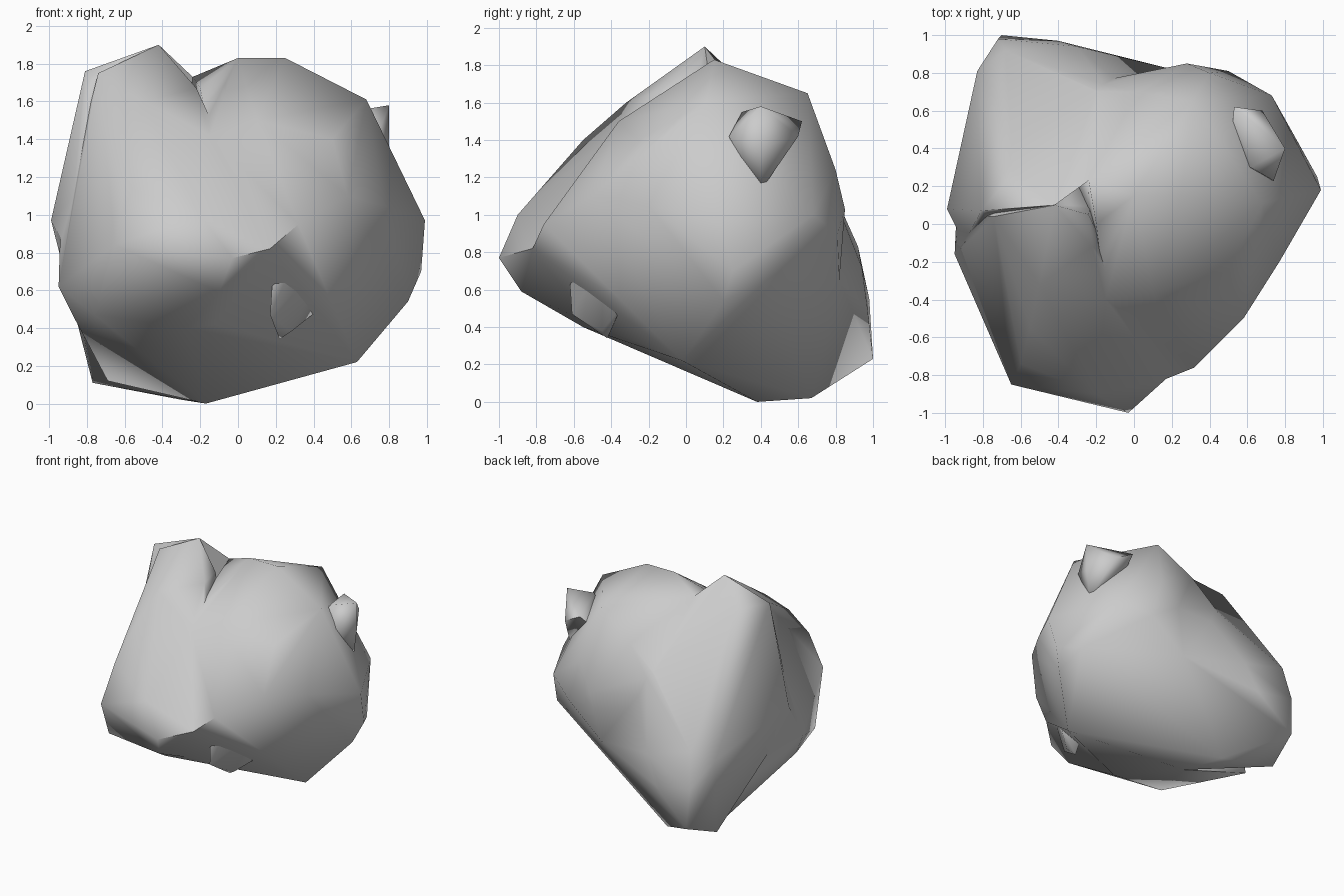
import bpy, bmesh, math


def hull(name, pts):
    # convex chunk of stone wrapped around a few corner points
    bm = bmesh.new()
    for p in pts:
        bm.verts.new(p)
    bmesh.ops.convex_hull(bm, input=bm.verts[:])
    loose = [v for v in bm.verts if not v.link_faces]
    bmesh.ops.delete(bm, geom=loose, context='VERTS')
    bmesh.ops.recalc_face_normals(bm, faces=bm.faces[:])
    me = bpy.data.meshes.new(name)
    bm.to_mesh(me)
    bm.free()
    ob = bpy.data.objects.new(name, me)
    bpy.context.collection.objects.link(ob)
    return ob


def smooth(ob, angle=65):
    bpy.ops.object.select_all(action='DESELECT')
    bpy.context.view_layer.objects.active = ob
    ob.select_set(True)
    bpy.ops.object.shade_smooth_by_angle(angle=math.radians(angle))


# corners shared by neighbouring lobes
base, back_base = (-.17, .38, 0), (-.3, .67, .02)
peak, saddle = (-.42, .10, 1.90), (-.24, .23, 1.73)
back_rim = [(-.16, .74, 1.23), (.20, .82, .65)]
front_rim = [(-.15, -.40, 1.42), (.17, -.82, .82), (-.27, -.55, .40)]

# tall lobe at the back left
left = hull("left_lobe", [
    peak, saddle, base, back_base, *back_rim, (-.81, .07, 1.76),
    (-.64, .27, 1.74), (-.73, .67, 1.10), (-.99, .08, .97), (-.77, .70, .11),
    (-.70, 1.0, .23), (-.72, .98, .55), (-.83, .81, .75), (-.68, .92, .83),
    (-.40, .97, .50), (-.30, .94, .72), (-.90, -.10, .80)])

# broad rounded lobe on the right
right = hull("right_lobe", [
    base, back_base, saddle, *back_rim, *front_rim, (.02, .70, 1.45),
    (0, .15, 1.83), (.25, .15, 1.83), (.31, .65, 1.65), (.68, .11, 1.61),
    (.40, .80, 1.24), (.28, .85, 1.03), (.50, .81, .90), (.73, .68, 1.0),
    (.87, .43, .65), (.99, .18, .97), (.97, .25, .70), (.90, .20, .54),
    (.77, -.20, 1.05), (.58, -.50, 1.10), (.32, -.76, .95), (.63, -.02, .22),
    (.50, -.25, 1.40), (.10, -.36, 1.50), (-.20, .0, 1.67), (-.36, .72, 1.12)])

# lobe pushing out to the front left
front = hull("front_lobe", [
    base, peak, *front_rim, (-.74, .04, 1.75), (-.24, .05, 1.69),
    (-.65, -.85, .84), (-.60, -.74, 1.15), (-.76, -.59, .47), (-.55, -.55, 1.40),
    (-.50, -.32, 1.60), (-.22, -.12, 1.67), (-.03, -1.0, .77), (-.20, -.90, 1.0),
    (-.10, -.88, .59), (-.95, -.16, .62), (-.86, -.20, .44), (-.94, .05, .96),
    (-.82, .0, .38), (-.69, .48, .12)])

# fuse the lobes into one stone
for other in (right, front):
    mod = left.modifiers.new("fuse", 'BOOLEAN')
    mod.operation, mod.solver, mod.object = 'UNION', 'EXACT', other
    bpy.context.view_layer.objects.active = left
    bpy.ops.object.modifier_apply(modifier=mod.name)
    bpy.data.objects.remove(other)
left.name = "rock_body"
smooth(left)

# small chips sticking out on the right side
smooth(hull("upper_chip", [
    (.80, .40, 1.58), (.53, .62, 1.50), (.80, .40, 1.36), (.74, .23, 1.42),
    (.62, .30, 1.55), (.77, .40, 1.13), (.68, .60, 1.42), (.50, .30, 1.20)]), 75)
smooth(hull("lower_chip", [
    (.48, -.44, .76), (.50, -.36, .73), (.43, -.35, .50), (.28, -.45, .38),
    (.17, -.61, .47), (.18, -.62, .62), (.29, -.60, .74), (.22, -.42, .34),
    (.20, -.30, .60)]), 75)
